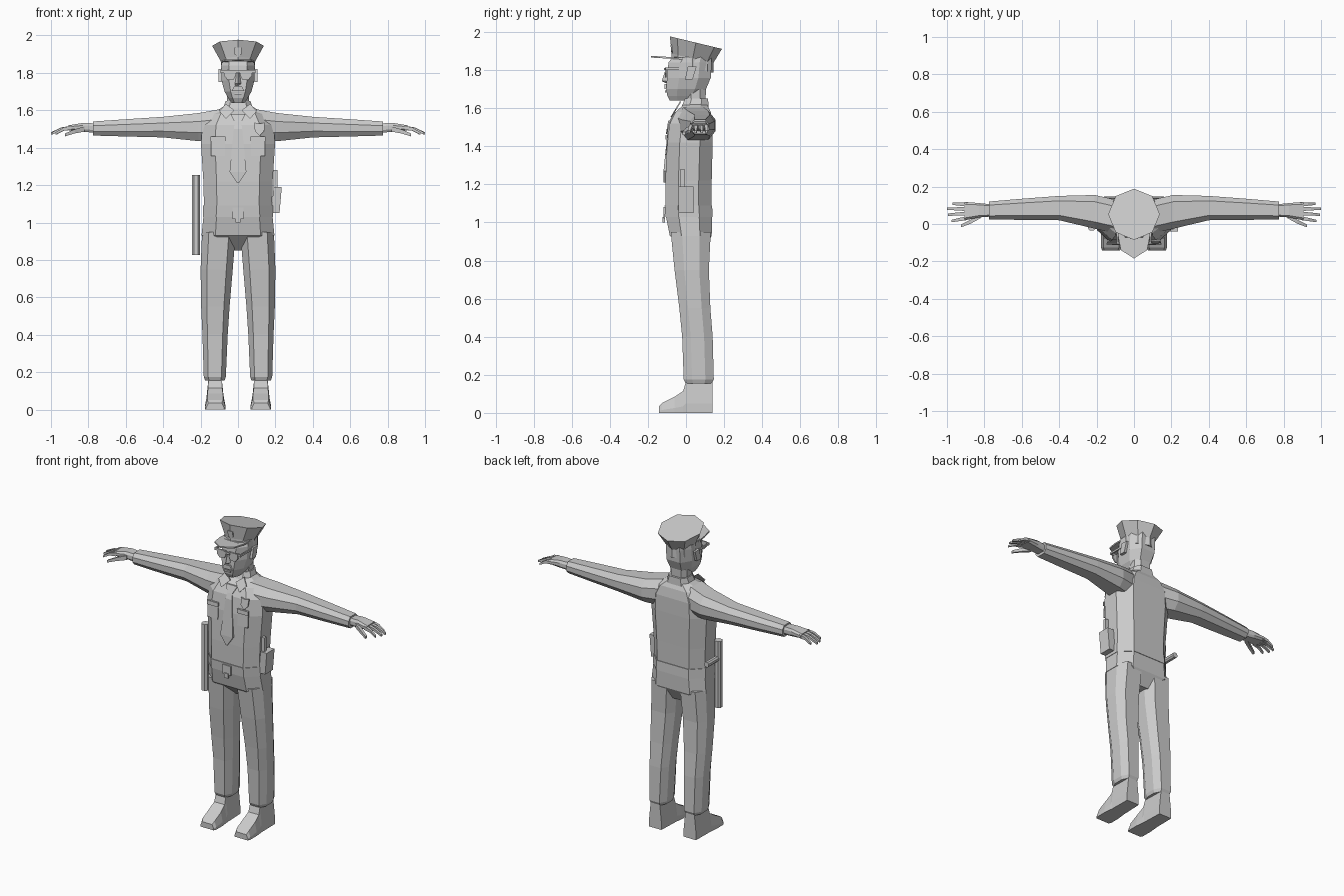
import bpy, bmesh, math

cube = bpy.data.objects.get("Cube")
if cube:
    bpy.data.objects.remove(cube, do_unlink=True)

GREY = (0.6, 0.6, 0.6, 1.0)
mat = bpy.data.materials.new("plain_grey")
mat.use_nodes = True
mat.diffuse_color = GREY
bsdf = mat.node_tree.nodes["Principled BSDF"]
bsdf.inputs["Base Color"].default_value = GREY
bsdf.inputs["Roughness"].default_value = 0.8


def loft(name, rings, side=1):
    """Skin equal-length rings of points, with both ends capped; side=-1 mirrors in x."""
    bm = bmesh.new()
    loops = [[bm.verts.new((x * side, y, z)) for x, y, z in r] for r in rings]
    n = len(loops[0])
    for a, b in zip(loops, loops[1:]):
        for i in range(n):
            j = (i + 1) % n
            bm.faces.new((a[i], a[j], b[j], b[i]))
    bm.faces.new(loops[0])
    bm.faces.new(loops[-1])
    bmesh.ops.recalc_face_normals(bm, faces=bm.faces)
    me = bpy.data.meshes.new(name)
    bm.to_mesh(me)
    bm.free()
    me.materials.append(mat)
    ob = bpy.data.objects.new(name, me)
    bpy.context.collection.objects.link(ob)
    return ob


def section(u0, u1, v0, v1, f=0.6, c=0.28):
    """Eight-sided cross-section filling a rectangle."""
    um, h, d = (u0 + u1) / 2, (u1 - u0) / 2 * f, (v1 - v0) * c
    return [(um - h, v0), (um + h, v0), (u1, v0 + d), (u1, v1 - d),
            (um + h, v1), (um - h, v1), (u0, v1 - d), (u0, v0 + d)]


def level(z, x0, x1, y0, y1, f=0.6):
    return [(x, y, z) for x, y in section(x0, x1, y0, y1, f)]


def column(name, rows, f=0.6):
    """Symmetric upright form from rows of (height, half width, front, back)."""
    return loft(name, [level(z, -w, w, a, b, f) for z, w, a, b in rows])


def plate(name, poly, y, t=0.008, slope=0.0, side=1):
    """Thin front-facing plate from an (x, z) outline, leaning back by slope."""
    zc = sum(p[1] for p in poly) / len(poly)
    return loft(name, [[(x, y - d + slope * (z - zc), z) for x, z in poly]
                       for d in (0, t)], side)


def rect(x0, x1, z0, z1):
    return [(x0, z0), (x1, z0), (x1, z1), (x0, z1)]


def box(name, x0, x1, y0, y1, z0, z1, side=1):
    return loft(name, [[(x, y, z) for x, z in rect(x0, x1, z0, z1)] for y in (y0, y1)], side)


def finger(name, path, r, side):
    """Tapering square digit running along x."""
    rings = []
    for i, (x, y, z) in enumerate(path):
        q = r * (1 - 0.22 * i)
        rings.append([(x, y - q, z - q), (x, y + q, z - q), (x, y + q, z + q), (x, y - q, z + q)])
    return loft(name, rings, side)


def disc(cy, rx, ry, z, tilt):
    """Octagon for the cap, sloping down towards the back."""
    pts = []
    for i in range(8):
        a = i * math.pi / 4
        y = cy + ry * math.sin(a)
        pts.append((rx * math.cos(a), y, z - tilt * (y - 0.05)))
    return pts


# Torso, belt, collar and neck
column("torso", [(.85, .06, 0, .09), (.93, .195, -.085, .135), (1.03, .185, -.105, .137),
                 (1.09, .182, -.108, .133), (1.22, .185, -.108, .135), (1.42, .198, -.1, .14),
                 (1.52, .19, -.085, .14), (1.58, .15, -.055, .13), (1.62, .075, -.01, .11)], .62)
column("belt", [(1.03, .188, -.108, .14), (1.09, .186, -.112, .137)], .62)
column("collar", [(1.58, .09, -.035, .12), (1.65, .066, -.005, .116)])
column("neck", [(1.58, .055, 0, .1), (1.7, .06, -.005, .105)])
plate("belt_buckle", rect(-.03, .03, 1.02, 1.08), -.11)
box("buckle_tongue", -.014, .014, -.124, -.11, 1.0, 1.03)

# Tie and shirt details
tie = [(1.545, .016, -.078), (1.5, .022, -.095), (1.27, .045, -.118), (1.21, .004, -.118)]
loft("tie", [[(-w, y, z), (w, y, z), (w, y + .015, z), (-w, y + .015, z)] for z, w, y in tie])
plate("tie_knot", [(-.018, 1.535), (.018, 1.535), (.04, 1.58), (-.04, 1.58)], -.066, .009, .45)
for s, tag in ((1, "left"), (-1, "right")):
    plate(tag + "_pocket", rect(.07, .145, 1.355, 1.46), -.098, .006, .08, s)
    plate(tag + "_pocket_flap", rect(.068, .147, 1.435, 1.46), -.102, .006, .08, s)
    plate(tag + "_collar_flap", [(.02, 1.6), (.065, 1.555), (.1, 1.595), (.065, 1.635)],
          -.048, .008, .6, s)
plate("badge", [(.115, 1.465), (.14, 1.49), (.143, 1.535), (.115, 1.528),
                (.087, 1.535), (.09, 1.49)], -.09, .008, .18)

# Arms, hands, legs and shoes
arm = [(.1, -.05, .13, 1.43, 1.605), (.21, -.025, .155, 1.435, 1.585), (.4, .02, .15, 1.455, 1.565),
       (.6, .022, .135, 1.46, 1.552), (.775, .025, .12, 1.465, 1.54)]
palm = [(.76, .04, .105, 1.48, 1.53), (.83, .035, .112, 1.485, 1.532), (.905, .02, .118, 1.492, 1.52)]
leg = [(.95, .012, .192, -.08, .13), (.75, .028, .2, -.06, .12), (.55, .045, .197, -.035, .128),
       (.4, .055, .19, -.02, .14), (.175, .065, .183, -.012, .146), (.155, .072, .175, -.002, .136)]
shoe = [(.138, .08, .168, .165), (0, .075, .17, .165), (-.015, .073, .172, .115),
        (-.06, .068, .176, .085), (-.125, .068, .176, .052), (-.142, .075, .17, .035)]
digits = [(.104, .108, .97), (.08, .082, 1.0), (.056, .05, .995), (.032, .016, .975)]
for s, tag in ((1, "left"), (-1, "right")):
    loft(tag + "_sleeve", [[(x, y, z) for y, z in section(a, b, c, d, .6, .3)]
                           for x, a, b, c, d in arm], s)
    loft(tag + "_palm", [[(x, y, z) for y, z in section(a, b, c, d, .75)]
                         for x, a, b, c, d in palm], s)
    for i, (y0, y1, tip) in enumerate(digits):
        finger(f"{tag}_finger_{i + 1}", [(.89, y0, 1.506), ((.89 + tip) / 2, (y0 + y1) / 2, 1.5),
                                         (tip, y1, 1.476)], .011, s)
    finger(tag + "_thumb", [(.82, .045, 1.5), (.875, .012, 1.487), (.925, -.01, 1.468)], .014, s)
    loft(tag + "_trouser_leg", [level(*row) for row in
                                [(z, a, b, c, d) for z, a, b, c, d in leg]], s)
    loft(tag + "_shoe", [[(a, y, 0), (b, y, 0), (b, y, h * .3), (b - .012, y, h),
                          (a + .012, y, h), (a, y, h * .3)] for y, a, b, h in shoe], s)

# Head and face
column("head", [(1.64, .035, -.085, .06), (1.665, .052, -.098, .08), (1.7, .072, -.104, .105),
                (1.76, .088, -.1, .13), (1.84, .09, -.092, .135), (1.87, .086, -.07, .135)], .55)
loft("nose", [[(-w, -.095, z), (0, y, z), (w, -.095, z)]
              for z, w, y in ((1.732, .02, -.105), (1.742, .02, -.128), (1.8, .01, -.108))])
plate("moustache", [(-.036, 1.702), (.036, 1.702), (.02, 1.728), (-.02, 1.728)], -.1, .013)
plate("lower_lip", rect(-.02, .02, 1.682, 1.692), -.1, .009)
plate("glasses_bridge", rect(-.02, .02, 1.8, 1.812), -.108)
for s, tag in ((1, "left"), (-1, "right")):
    plate(tag + "_lens", [(.022, 1.765), (.055, 1.762), (.074, 1.785), (.074, 1.815),
                          (.012, 1.815), (.012, 1.785)], -.102, .009, 0, s)
    box(tag + "_glasses_arm", .086, .094, -.1, .03, 1.802, 1.814, s)
    box(tag + "_lens_hinge", .07, .094, -.107, -.098, 1.8, 1.815, s)
    loft(tag + "_ear", [[(x, -.005, 1.752), (x, .035, 1.752), (x, .055, 1.818), (x, .01, 1.82)]
                        for x in (.082, .104)], s)

# Peaked cap
loft("cap_band", [disc(.035, .092, .11, 1.805, .2), disc(.035, .092, .11, 1.862, .2)])
loft("cap_crown", [disc(.035, .09, .108, 1.855, .2), disc(.052, .138, .137, 1.945, .24)])
brim = [(-.088, 0), (-.084, -.07), (-.07, -.14), (0, -.184), (.07, -.14), (.084, -.07), (.088, 0)]
loft("cap_brim", [[(x, y, z - .06 * y) for x, y in brim] for z in (1.855, 1.864)])
plate("cap_badge", [(-.018, 1.9), (0, 1.885), (.018, 1.9), (.018, 1.935), (-.018, 1.935)],
      -.073, .006, -.1)

# Belt equipment
loft("holster", [[(x + o, y, z) for x, y in ((.178, -.04), (.222, -.04), (.222, .04), (.178, .04))]
                 for z, o in ((1.05, 0), (1.19, .012))])
box("holster_grip", .19, .21, -.03, -.008, 1.15, 1.28)
loft("baton", [[(x, y, z) for x, y in section(-.247, -.203, -.035, .01, .5)]
               for z in (.825, 1.255)])
loft("baton_handle", [[(x, y, z) for x, z in section(-.24, -.208, 1.125, 1.157, .5)]
                      for y in (0, .11)])
